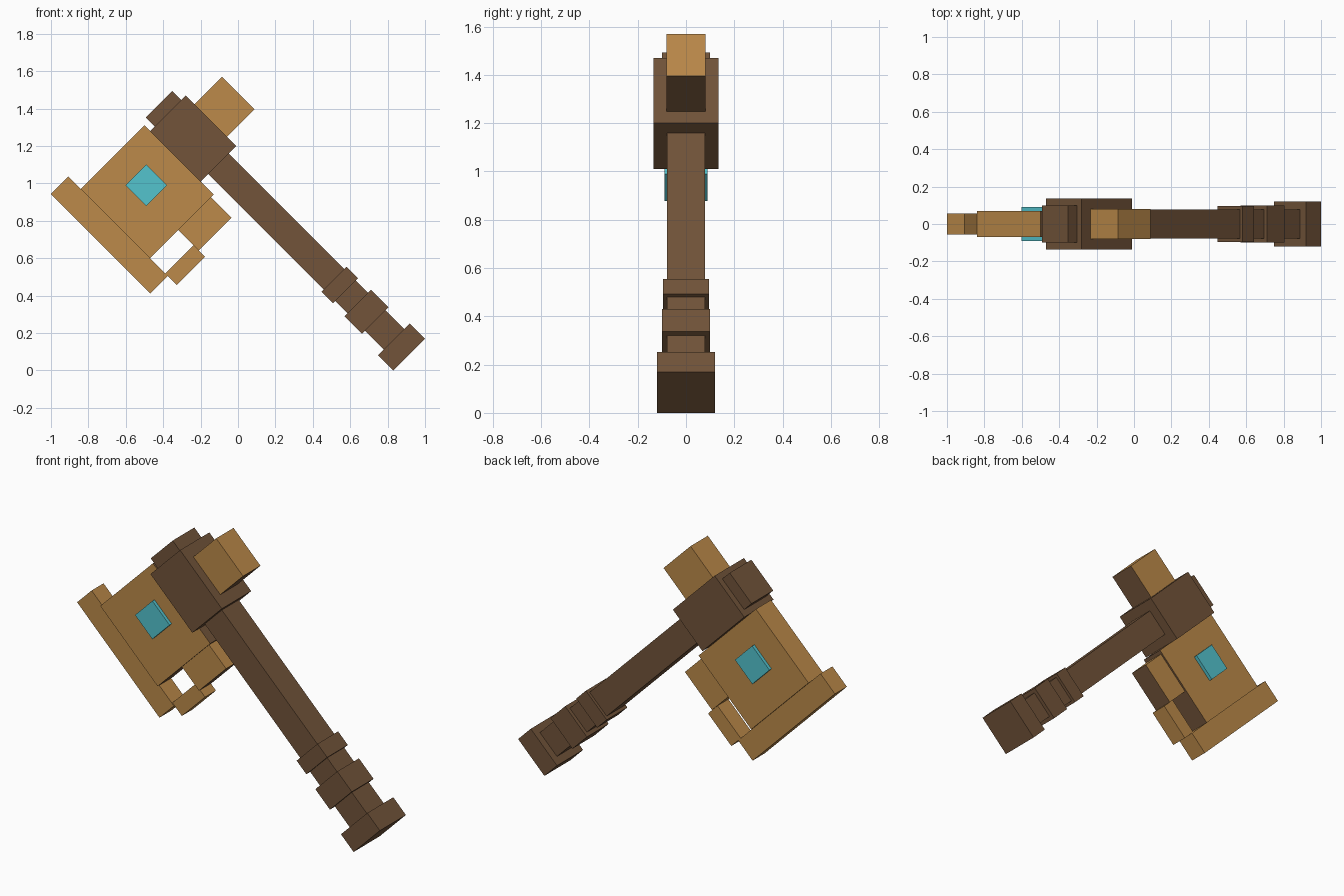
import bpy
import bmesh
import math
from mathutils import Matrix, Vector

cube = bpy.data.objects.get("Cube")
if cube:
    bpy.data.objects.remove(cube, do_unlink=True)


def material(name, rgb):
    """Flat material from 0-255 sRGB values."""
    linear = [((c / 255 + 0.055) / 1.055) ** 2.4 for c in rgb] + [1.0]
    mat = bpy.data.materials.new(name)
    mat.use_nodes = True
    mat.diffuse_color = linear
    bsdf = mat.node_tree.nodes["Principled BSDF"]
    bsdf.inputs["Base Color"].default_value = linear
    bsdf.inputs["Roughness"].default_value = 0.9
    return mat


BROWN = material("dark wood", (114, 84, 58))
TAN = material("tan wood", (188, 138, 74))
TEAL = material("teal gem", (84, 196, 206))

TILT = Matrix.Rotation(math.radians(45), 4, 'Y')
DIAGONAL = math.sqrt(2)


def block(name, along, across, half_depth, mat, brown_sides=()):
    """Box in the axe's own frame: along the handle, across it, and its depth.
    Ranges are diagonal grid steps; faces pointing to brown_sides turn brown."""
    low, high = (Vector((along[i], 0, across[i])) / DIAGONAL for i in (0, 1))
    size = high - low
    size.y = 2 * half_depth
    bm = bmesh.new()
    bmesh.ops.create_cube(bm, size=1)
    bmesh.ops.scale(bm, vec=size, verts=bm.verts)
    bmesh.ops.translate(bm, vec=(low + high) / 2, verts=bm.verts)
    bm.normal_update()
    for face in bm.faces:
        if any(face.normal.dot(Vector(side)) > 0.9 for side in brown_sides):
            face.material_index = 1
    bmesh.ops.transform(bm, matrix=TILT, verts=bm.verts)
    mesh = bpy.data.meshes.new(name)
    bm.to_mesh(mesh)
    bm.free()
    mesh.materials.append(mat)
    if brown_sides:
        mesh.materials.append(BROWN)
    obj = bpy.data.objects.new(name, mesh)
    bpy.context.collection.objects.link(obj)
    return obj


def square_block(name, along, half, mat):
    """Block of square section centred on the handle axis."""
    reach = half * DIAGONAL
    return block(name, along, (1 - reach, 1 + reach), half, mat)


DOWN = (1, 0, 0)   # toward the pommel
BACK = (0, 0, 1)   # away from the cutting edge

# Handle, grip rings, pommel and head block
square_block("handle", (-1.21, 0.67), 0.078, BROWN)
square_block("upper_grip_ring", (0.025, 0.15), 0.095, BROWN)
square_block("lower_grip_ring", (0.28, 0.468), 0.10, BROWN)
square_block("pommel", (0.667, 0.83), 0.12, BROWN)
square_block("head_block", (-1.75, -1.21), 0.135, BROWN)
square_block("head_cap", (-1.845, -1.75), 0.10, BROWN)

# Poll behind the head
block("poll", (-1.655, -1.307), (1.19, 1.485), 0.08, TAN, [DOWN])

# Blade, cutting edge and the beard with its hook
block("blade", (-1.81, -1.07), (0.13, 0.81), 0.07, TAN, [DOWN, BACK])
block("cutting_edge", (-1.943, -0.88), (-0.057, 0.13), 0.055, TAN)
block("beard", (-1.07, -0.85), (0.43, 0.78), 0.06, TAN, [DOWN])
block("beard_hook", (-0.907, -0.785), (0.13, 0.43), 0.05, TAN)

# Gem set through the blade
block("gem", (-1.59, -1.368), (0.387, 0.61), 0.09, TEAL)
